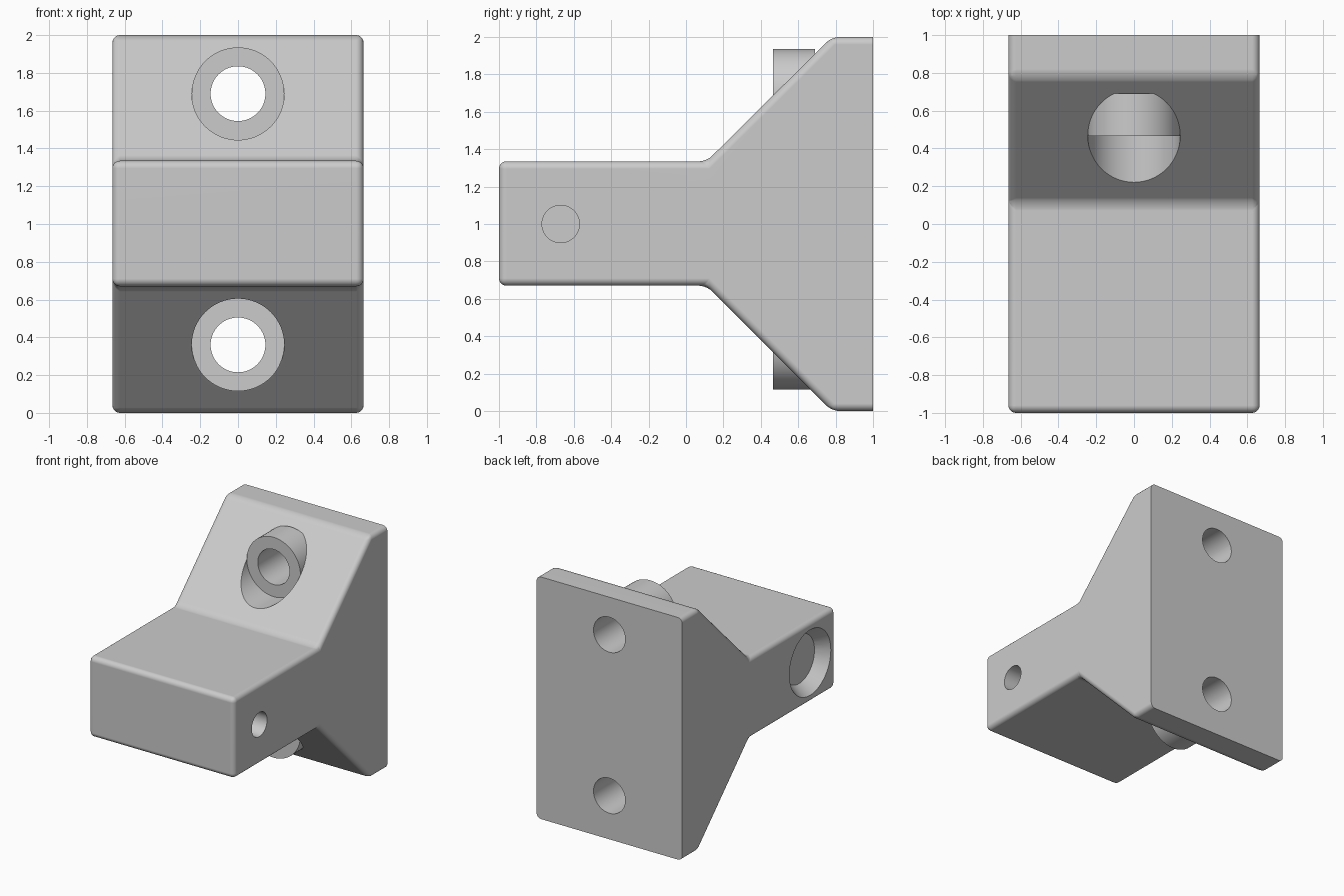
import bpy, bmesh, math
from mathutils import Matrix

cube = bpy.data.objects.get("Cube")
if cube:
    bpy.data.objects.remove(cube, do_unlink=True)

grey = bpy.data.materials.new("plain_grey")
grey.use_nodes = True
colour = (0.6, 0.6, 0.6, 1)
grey.diffuse_color = colour
grey.node_tree.nodes["Principled BSDF"].inputs["Base Color"].default_value = colour

HALF_WIDTH = 0.665
BOSS_FACE = 0.465


def make_object(name, bm):
    bmesh.ops.recalc_face_normals(bm, faces=bm.faces)
    mesh = bpy.data.meshes.new(name)
    bm.to_mesh(mesh)
    bm.free()
    mesh.materials.append(grey)
    obj = bpy.data.objects.new(name, mesh)
    bpy.context.collection.objects.link(obj)
    return obj


def rod(name, axis, start, end, r_start, r_end, centre):
    """Round rod or cone along x or y; centre gives the other two coordinates."""
    bm = bmesh.new()
    bmesh.ops.create_cone(bm, cap_ends=True, segments=64,
                          radius1=r_start, radius2=r_end, depth=end - start)
    mid = (start + end) / 2
    if axis == "x":
        turn = Matrix.Rotation(math.pi / 2, 4, "Y")
        place = (mid, centre[0], centre[1])
    else:
        turn = Matrix.Rotation(-math.pi / 2, 4, "X")
        place = (centre[0], mid, centre[1])
    bm.transform(Matrix.Translation(place) @ turn)
    return make_object(name, bm)


def combine(target, tool, operation):
    mod = target.modifiers.new(tool.name, "BOOLEAN")
    mod.object, mod.operation, mod.solver = tool, operation, "EXACT"
    bpy.context.view_layer.objects.active = target
    bpy.ops.object.modifier_apply(modifier=mod.name)
    bpy.data.objects.remove(tool, do_unlink=True)


# Bracket body: arm flaring into a back plate, all but the back rim rounded
profile = [(-1, 0.67), (-1, 1.335), (0.11, 1.335), (0.78, 2),
           (1, 2), (1, 0), (0.78, 0), (0.11, 0.67)]
bm = bmesh.new()
side = bm.faces.new([bm.verts.new((-HALF_WIDTH, y, z)) for y, z in profile])
grown = bmesh.ops.extrude_face_region(bm, geom=[side])
bmesh.ops.translate(bm, vec=(2 * HALF_WIDTH, 0, 0),
                    verts=[v for v in grown["geom"] if isinstance(v, bmesh.types.BMVert)])
bmesh.ops.recalc_face_normals(bm, faces=bm.faces)
rounded = [e for e in bm.edges if not all(v.co.y > 0.99 for v in e.verts)]
bmesh.ops.bevel(bm, geom=rounded, offset=0.04, offset_type="OFFSET",
                segments=5, profile=0.5, affect="EDGES")
body = make_object("bracket_body", bm)

# Screw seats: recess in the slope, raised boss, through hole
for height in (1.69, 0.36):
    at = (0, height)
    combine(body, rod("seat_recess", "y", -0.5, BOSS_FACE, 0.245, 0.245, at), "DIFFERENCE")
    combine(body, rod("screw_boss", "y", BOSS_FACE, 0.69, 0.245, 0.245, at), "UNION")
    combine(body, rod("screw_hole", "y", -0.5, 1.2, 0.145, 0.145, at), "DIFFERENCE")

# Cross hole through the arm: narrow bore, wide bore and flared mouth on one side
pin = (-0.67, 1.0)
combine(body, rod("narrow_bore", "x", -1, 1, 0.1, 0.1, pin), "DIFFERENCE")
combine(body, rod("wide_bore", "x", -1, 0.1, 0.2, 0.2, pin), "DIFFERENCE")
combine(body, rod("flared_mouth", "x", -HALF_WIDTH - 0.01, -0.565, 0.277, 0.2, pin), "DIFFERENCE")

# Smooth curved surfaces, crisp flats
bpy.ops.object.select_all(action="DESELECT")
body.select_set(True)
bpy.context.view_layer.objects.active = body
bpy.ops.object.shade_smooth_by_angle(angle=math.radians(30))
weighted = body.modifiers.new("even_flats", "WEIGHTED_NORMAL")
weighted.keep_sharp = True
